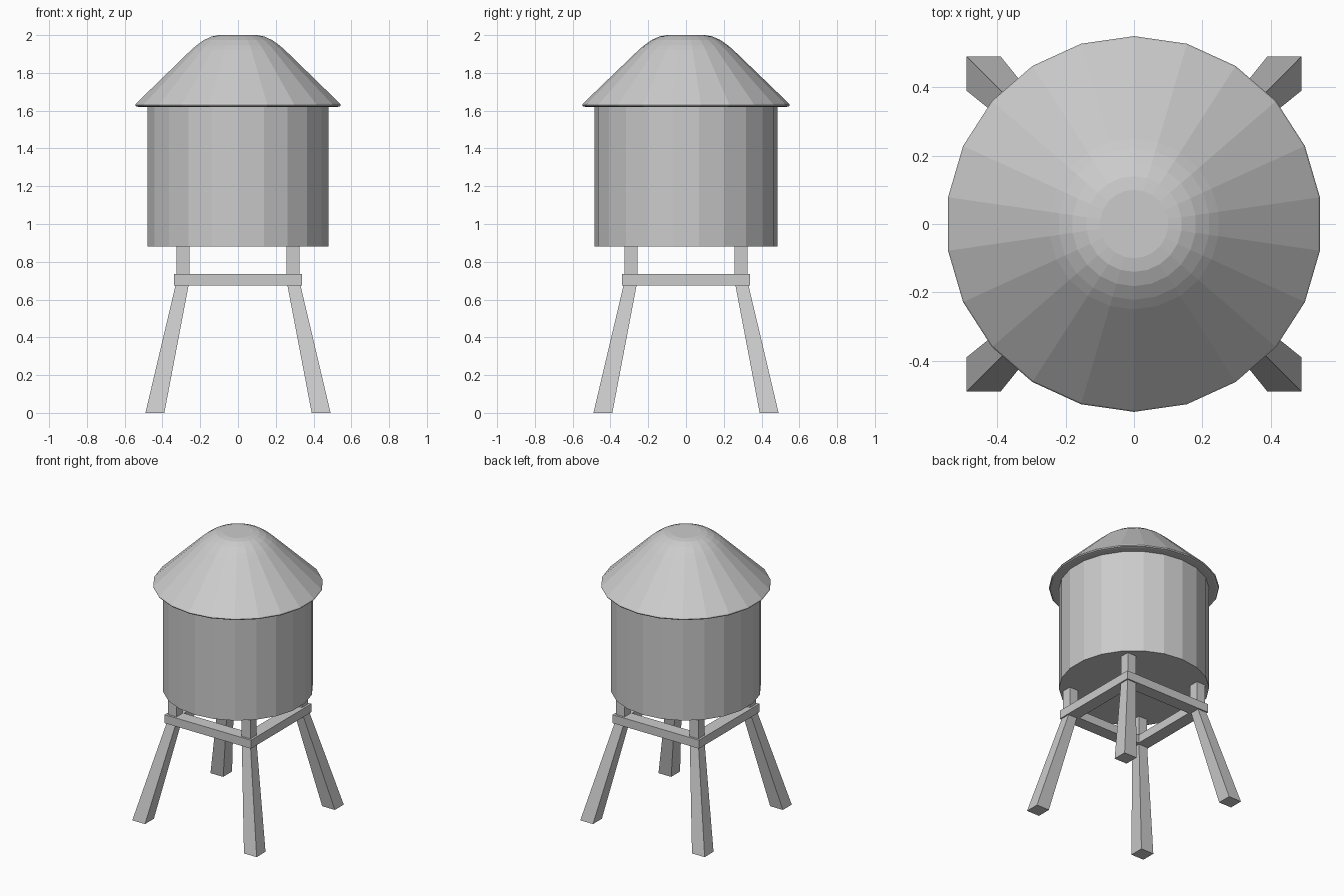
import bpy, bmesh
from math import sin, cos, pi

if "Cube" in bpy.data.objects:
    bpy.data.objects.remove(bpy.data.objects["Cube"])

SIDES = 22


def make_object(name, bm):
    bmesh.ops.recalc_face_normals(bm, faces=bm.faces)
    mesh = bpy.data.meshes.new(name)
    bm.to_mesh(mesh)
    bm.free()
    obj = bpy.data.objects.new(name, mesh)
    bpy.context.collection.objects.link(obj)
    return obj


def bridge_rings(name, rings, closed=False):
    """Skin a stack of equal-length point rings; cap ends or close into a loop."""
    bm = bmesh.new()
    vs = [[bm.verts.new(p) for p in ring] for ring in rings]
    pairs = list(zip(vs, vs[1:]))
    if closed:
        pairs.append((vs[-1], vs[0]))
    else:
        bm.faces.new(vs[0])
        bm.faces.new(vs[-1])
    n = len(vs[0])
    for a, b in pairs:
        for i in range(n):
            j = (i + 1) % n
            bm.faces.new((a[i], a[j], b[j], b[i]))
    return make_object(name, bm)


def circle(r, z):
    return [(r * sin(2 * pi * i / SIDES), r * cos(2 * pi * i / SIDES), z)
            for i in range(SIDES)]


def square(lo, hi, z, sx=1, sy=1):
    return [(sx * x, sy * y, z) for x, y in
            ((lo, lo), (hi, lo), (hi, hi), (lo, hi))]


def frame_loop(r, z):
    return [(-r, -r, z), (r, -r, z), (r, r, z), (-r, r, z)]


# Tank drum
bridge_rings("tank", [circle(0.485, 0.88), circle(0.485, 1.63)])

# Conical roof with rolled rim and rounded crown
roof_profile = [(0.533, 1.62), (0.545, 1.623), (0.55, 1.63), (0.546, 1.637),
                (0.25, 1.922), (0.222, 1.946), (0.182, 1.974),
                (0.14, 1.993), (0.10, 2.0)]
bridge_rings("roof", [circle(r, z) for r, z in roof_profile])

# Splayed legs with upright posts on top
for side, sx in (("left", -1), ("right", 1)):
    for end, sy in (("front", -1), ("back", 1)):
        bridge_rings(f"{end}_{side}_leg", [
            square(0.39, 0.49, 0, sx, sy),
            square(0.257, 0.325, 0.70, sx, sy),
            square(0.257, 0.325, 0.88, sx, sy)])

# Square brace frame around the leg tops
bridge_rings("brace_frame", [frame_loop(0.34, 0.675), frame_loop(0.34, 0.735),
                             frame_loop(0.25, 0.735), frame_loop(0.25, 0.675)],
             closed=True)
